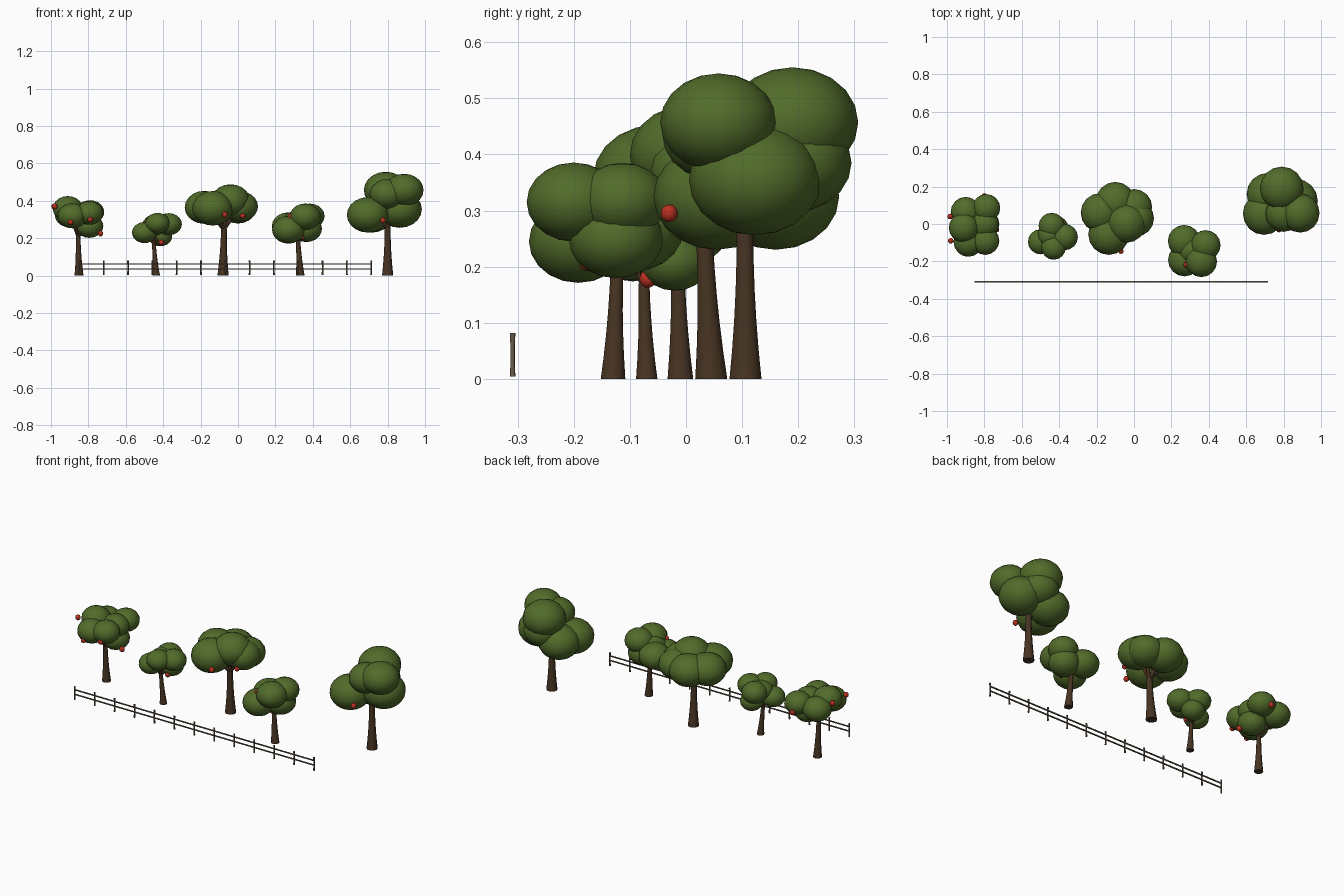
import bpy, bmesh, math
from mathutils import Vector, Matrix

cube = bpy.data.objects.get("Cube")
if cube:
    bpy.data.objects.remove(cube)


def material(name, rgb):
    m = bpy.data.materials.new(name)
    m.use_nodes = True
    m.diffuse_color = (*rgb, 1)
    m.node_tree.nodes["Principled BSDF"].inputs["Base Color"].default_value = (*rgb, 1)
    return m


LEAF = material("leaf green", (0.082, 0.147, 0.023))
BARK = material("bark brown", (0.063, 0.034, 0.016))
FRUIT = material("fruit red", (0.48, 0.03, 0.015))
WOOD = material("weathered wood", (0.14, 0.105, 0.07))


def finish(bm, name, mat):
    bmesh.ops.recalc_face_normals(bm, faces=bm.faces)
    mesh = bpy.data.meshes.new(name)
    bm.to_mesh(mesh)
    bm.free()
    mesh.materials.append(mat)
    obj = bpy.data.objects.new(name, mesh)
    bpy.context.collection.objects.link(obj)
    bpy.ops.object.select_all(action='DESELECT')
    obj.select_set(True)
    bpy.context.view_layer.objects.active = obj
    bpy.ops.object.shade_smooth_by_angle(angle=math.radians(50))


def ball(bm, centre, radius, flatness, segments, rings):
    place = Matrix.Translation(centre) @ Matrix.Diagonal((radius, radius, radius * flatness, 1))
    bmesh.ops.create_uvsphere(bm, u_segments=segments, v_segments=rings, radius=1, matrix=place)


def tube(bm, points, radii, sides=10, flat=False):
    """Round tube through points; flat keeps every ring level."""
    axis = Vector((0, 0, 1)) if flat else (points[-1] - points[0]).normalized()
    turn = axis.to_track_quat('Z', 'Y').to_matrix()
    rings = []
    for point, radius in zip(points, radii):
        angles = [2 * math.pi * i / sides for i in range(sides)]
        rings.append([bm.verts.new(point + turn @ Vector((math.cos(a), math.sin(a), 0)) * radius)
                      for a in angles])
    for low, high in zip(rings, rings[1:]):
        for i in range(sides):
            j = (i + 1) % sides
            bm.faces.new((low[i], low[j], high[j], high[i]))
    bm.faces.new(rings[0])
    bm.faces.new(rings[-1])


def tree(name, base, top, radius, clumps, fruit):
    # Slightly leaning trunk that flares towards the ground
    foot, head = Vector((*base, 0)), Vector(top)
    bm = bmesh.new()
    steps = [i / 5 for i in range(6)]
    tube(bm, [foot.lerp(head, t) for t in steps],
         [radius * (0.52 + 0.48 * (1 - t) ** 2) for t in steps], flat=True)
    # Branches reaching into each leaf clump
    for *centre, _ in clumps:
        tube(bm, [head, Vector(centre)], (radius * 0.4, radius * 0.2), 8)
    finish(bm, name + "_trunk", BARK)
    # Leaf clumps
    bm = bmesh.new()
    for *centre, size in clumps:
        ball(bm, centre, size, 0.84, 16, 10)
    finish(bm, name + "_crown", LEAF)
    # Fruit
    bm = bmesh.new()
    for centre in fruit:
        ball(bm, centre, 0.015, 1.05, 10, 8)
    finish(bm, name + "_fruit", FRUIT)


# Each clump is x, y, z and radius
tree("far_right_tree", (-0.85, -0.01), (-0.855, -0.015, 0.21), 0.024,
     [(-0.79, 0.085, 0.34, 0.075), (-0.9, 0.065, 0.325, 0.08),
      (-0.91, -0.02, 0.358, 0.08), (-0.885, -0.095, 0.32, 0.08),
      (-0.795, -0.09, 0.335, 0.075), (-0.795, 0, 0.265, 0.075),
      (-0.8, 0, 0.335, 0.077)],
     [(-0.983, 0.04, 0.37), (-0.98, -0.09, 0.37), (-0.895, -0.16, 0.285),
      (-0.79, -0.15, 0.3), (-0.735, -0.03, 0.225), (-0.8, 0.15, 0.31)])

tree("right_tree", (-0.437, -0.07), (-0.45, -0.075, 0.17), 0.02,
     [(-0.44, -0.01, 0.27, 0.07), (-0.37, -0.07, 0.275, 0.07),
      (-0.43, -0.125, 0.28, 0.066), (-0.5, -0.095, 0.23, 0.067),
      (-0.415, -0.02, 0.21, 0.063), (-0.45, -0.06, 0.265, 0.065)],
     [(-0.41, -0.068, 0.178)])

tree("middle_tree", (-0.08, 0.045), (-0.075, 0.033, 0.25), 0.03,
     [(-0.135, -0.055, 0.36, 0.11), (-0.18, 0.06, 0.365, 0.105),
      (-0.1, 0.12, 0.36, 0.105), (0, 0.09, 0.36, 0.097),
      (0.01, 0.03, 0.37, 0.097), (-0.04, 0.005, 0.4, 0.105)],
     [(-0.07, -0.145, 0.325), (0.025, -0.045, 0.32), (0.045, 0.14, 0.395)])

tree("left_tree", (0.333, -0.13), (0.32, -0.123, 0.2), 0.023,
     [(0.383, -0.113, 0.318, 0.08), (0.36, -0.2, 0.315, 0.084),
      (0.27, -0.192, 0.245, 0.088), (0.268, -0.092, 0.265, 0.087),
      (0.365, -0.125, 0.25, 0.084), (0.315, -0.14, 0.28, 0.08)],
     [(0.28, -0.218, 0.315), (0.345, -0.175, 0.208)])

tree("far_left_tree", (0.8, 0.106), (0.8, 0.105, 0.26), 0.03,
     [(0.79, 0.19, 0.457, 0.117), (0.888, 0.058, 0.457, 0.104),
      (0.865, 0.123, 0.355, 0.118), (0.695, 0.055, 0.325, 0.113),
      (0.715, 0.16, 0.325, 0.113), (0.8, 0.055, 0.435, 0.097),
      (0.8, 0.19, 0.385, 0.105)],
     [(0.775, -0.03, 0.295), (0.77, 0.225, 0.3)])

# Fence posts, pinched at the waist
START, END, FENCE_Y, GAPS = -0.848, 0.712, -0.309, 12
bm = bmesh.new()
for i in range(GAPS + 1):
    x = START + (END - START) * i / GAPS
    heights = (0.004, 0.024, 0.06, 0.082)
    tube(bm, [Vector((x, FENCE_Y, z)) for z in heights], (0.005, 0.004, 0.004, 0.005), 8, flat=True)
finish(bm, "fence_posts", WOOD)

# Two long rails
bm = bmesh.new()
for z in (0.036, 0.063):
    place = Matrix.Translation(((START + END) / 2, FENCE_Y, z))
    shape = Matrix.Diagonal((END - START, 0.006, 0.006, 1))
    bmesh.ops.create_cube(bm, size=1, matrix=place @ shape)
finish(bm, "fence_rails", WOOD)
